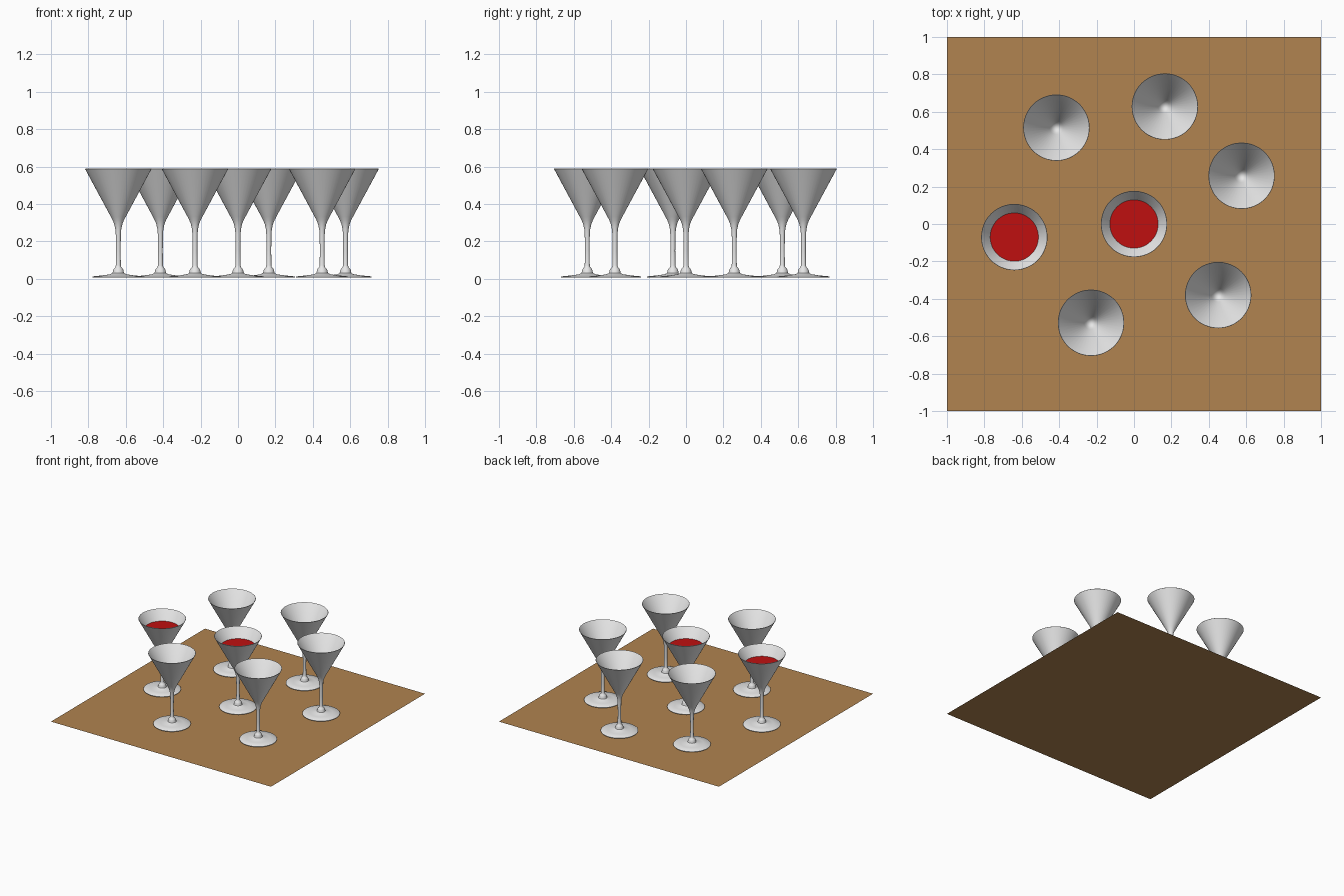
import bpy, bmesh, math

if "Cube" in bpy.data.objects:
    bpy.data.objects.remove(bpy.data.objects["Cube"])

SEGMENTS = 48


def make_material(name, rgb):
    mat = bpy.data.materials.new(name)
    mat.diffuse_color = (*rgb, 1.0)
    mat.use_nodes = True
    mat.node_tree.nodes["Principled BSDF"].inputs["Base Color"].default_value = mat.diffuse_color
    return mat


glass_mat = make_material("pale glass", (0.8, 0.8, 0.8))
wine_mat = make_material("red wine", (0.52, 0.005, 0.005))
wood_mat = make_material("brown wood", (0.44, 0.23, 0.08))


def lathe_mesh(name, profile, mat):
    """Spin a (radius, height) profile that starts and ends on the z axis."""
    bm = bmesh.new()
    rings = []
    for r, z in profile:
        if r == 0:
            rings.append([bm.verts.new((0, 0, z))] * SEGMENTS)
        else:
            rings.append([bm.verts.new((r * math.cos(a), r * math.sin(a), z))
                          for a in (2 * math.pi * i / SEGMENTS for i in range(SEGMENTS))])
    for low, high in zip(rings, rings[1:]):
        for i in range(SEGMENTS):
            j = (i + 1) % SEGMENTS
            corners = list(dict.fromkeys((low[i], low[j], high[j], high[i])))
            bm.faces.new(corners)
    bmesh.ops.recalc_face_normals(bm, faces=bm.faces)
    mesh = bpy.data.meshes.new(name)
    bm.to_mesh(mesh)
    bm.free()
    mesh.materials.append(mat)
    mesh.shade_smooth()
    mesh.set_sharp_from_angle(angle=math.radians(40))
    return mesh


def place(name, mesh, x, y):
    obj = bpy.data.objects.new(name, mesh)
    obj.location = (x, y, 0)
    bpy.context.collection.objects.link(obj)


# Goblet: foot, knop, stem, outer bowl, rim, inner bowl
goblet = lathe_mesh("goblet", [
    (0, 0.006), (0.138, 0.006), (0.140, 0.010), (0.137, 0.013),
    (0.085, 0.018), (0.045, 0.024), (0.032, 0.030),
    (0.029, 0.038), (0.028, 0.046), (0.023, 0.055), (0.016, 0.062), (0.0135, 0.072),
    (0.0125, 0.15), (0.0135, 0.235), (0.016, 0.265), (0.022, 0.293), (0.031, 0.315),
    (0.040, 0.332), (0.1775, 0.587), (0.176, 0.589), (0.174, 0.587),
    (0.036, 0.334), (0.026, 0.317), (0.014, 0.306), (0, 0.302)], glass_mat)

# Wine filling the lower part of the bowl
wine = lathe_mesh("wine", [
    (0, 0.304), (0.013, 0.308), (0.025, 0.319), (0.035, 0.336),
    (0.129, 0.507), (0, 0.507)], wine_mat)

# Centre goblet and the ring of six around it; the first two are filled
spots = [(0, 0), (-0.64, -0.07), (-0.415, 0.515), (0.165, 0.628),
         (0.575, 0.258), (0.45, -0.38), (-0.23, -0.528)]
for n, (x, y) in enumerate(spots, 1):
    place(f"goblet_{n}", goblet, x, y)
    if n <= 2:
        place(f"wine_{n}", wine, x, y)

# Table top sheet
bpy.ops.mesh.primitive_plane_add(size=2)
table = bpy.context.object
table.name = "table_top"
table.data.materials.append(wood_mat)
